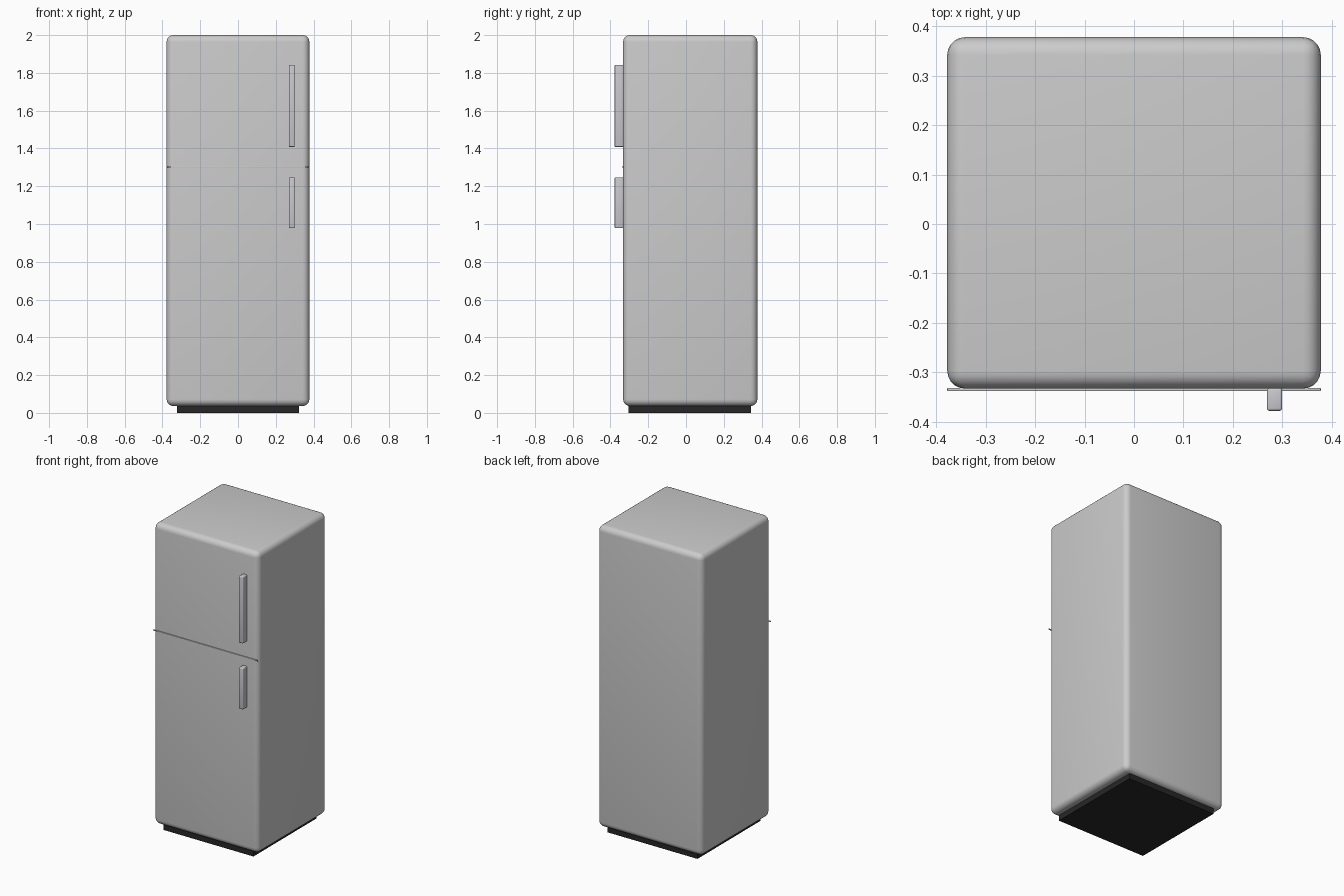
import bpy
import math

if "Cube" in bpy.data.objects:
    bpy.data.objects.remove(bpy.data.objects["Cube"])


def material(name, rgb):
    m = bpy.data.materials.new(name)
    m.diffuse_color = (*rgb, 1)
    m.use_nodes = True
    m.node_tree.nodes["Principled BSDF"].inputs["Base Color"].default_value = m.diffuse_color
    return m


def box(name, lo, hi, radius=0, segments=4, mat=None):
    """Axis-aligned box from corner lo to corner hi with rounded edges."""
    centre = [(a + b) / 2 for a, b in zip(lo, hi)]
    bpy.ops.mesh.primitive_cube_add(size=1, location=centre)
    o = bpy.context.object
    o.name = name
    o.scale = [b - a for a, b in zip(lo, hi)]
    bpy.ops.object.transform_apply(location=False, rotation=False, scale=True)
    if radius:
        b = o.modifiers.new("rounding", 'BEVEL')
        b.width = radius
        b.segments = segments
        b.limit_method = 'NONE'
        bpy.ops.object.modifier_apply(modifier=b.name)
        bpy.ops.object.shade_smooth_by_angle(angle=math.radians(40))
    if mat:
        o.data.materials.append(mat)
    return o


black = material("black_plastic", (0.02, 0.02, 0.02))
steel = material("handle_metal", (0.58, 0.58, 0.62))

# Rounded cabinet
box("cabinet", (-0.378, -0.333, 0.036), (0.378, 0.378, 2.0), 0.036, 5)

# Recessed plinth
box("plinth", (-0.324, -0.304, 0), (0.324, 0.345, 0.06), mat=black)

# Thin strip between the freezer and fridge doors
box("door_seam", (-0.378, -0.338, 1.299), (0.378, -0.332, 1.305), 0.001, 2)

# Door handles
for name, z0, z1 in (("freezer_handle", 1.408, 1.842), ("fridge_handle", 0.978, 1.246)):
    box(name, (0.269, -0.378, z0), (0.300, -0.332, z1), 0.005, 3, steel)
